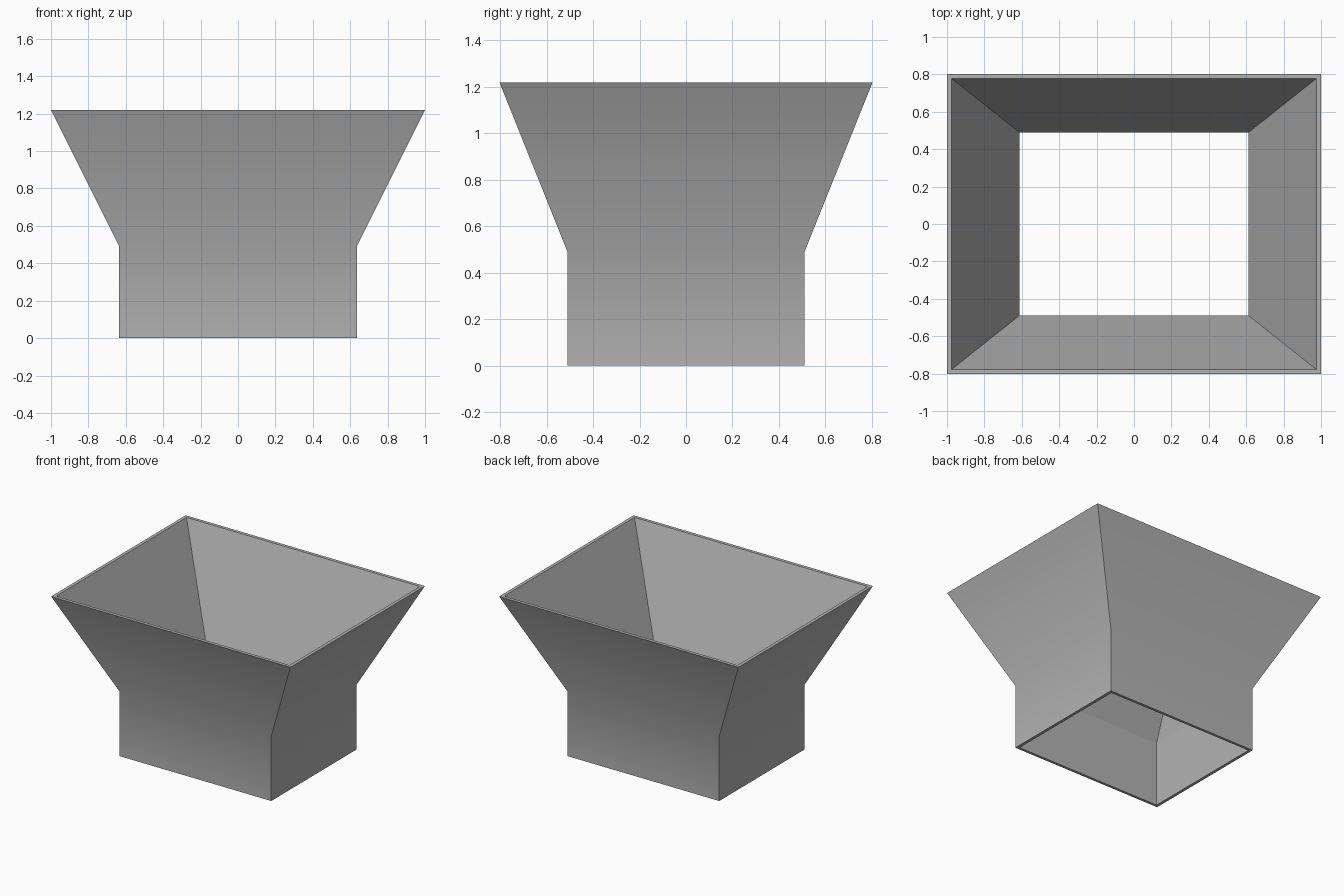
import bpy
import bmesh
import math

cube = bpy.data.objects.get("Cube")
if cube:
    bpy.data.objects.remove(cube, do_unlink=True)

# Plain grey sheet material
GREY = (0.45, 0.45, 0.45, 1.0)
mat = bpy.data.materials.new("plain grey")
mat.use_nodes = True
mat.diffuse_color = GREY
mat.node_tree.nodes["Principled BSDF"].inputs["Base Color"].default_value = GREY

# Rectangular sections (half width, half depth, height), up the outside then down the inside
outer = [(0.635, 0.51, 0), (0.635, 0.51, 0.49), (1.0, 0.803, 1.22)]
inner = [(0.975, 0.778, 1.22), (0.613, 0.49, 0.49), (0.613, 0.49, 0)]
corners = [(-1, -1), (1, -1), (1, 1), (-1, 1)]

bm = bmesh.new()
rings = [[bm.verts.new((sx * w, sy * d, z)) for sx, sy in corners]
         for w, d, z in outer + inner]

# Bridge each ring to the next, closing the loop through the bottom lip
for i, low in enumerate(rings):
    high = rings[(i + 1) % len(rings)]
    for a in range(4):
        b = (a + 1) % 4
        bm.faces.new((low[a], low[b], high[b], high[a]))
bmesh.ops.recalc_face_normals(bm, faces=bm.faces)

mesh = bpy.data.meshes.new("hopper_funnel")
bm.to_mesh(mesh)
bm.free()
mesh.materials.append(mat)
hopper = bpy.data.objects.new("hopper_funnel", mesh)
bpy.context.collection.objects.link(hopper)

# Soft bend on the walls, crisp corners and lips
bpy.context.view_layer.objects.active = hopper
hopper.select_set(True)
bpy.ops.object.shade_smooth_by_angle(angle=math.radians(30))

# The inside walls stay flat
for face in mesh.polygons:
    c, n = face.center, face.normal
    if c.x * n.x + c.y * n.y < -0.01:
        face.use_smooth = False
